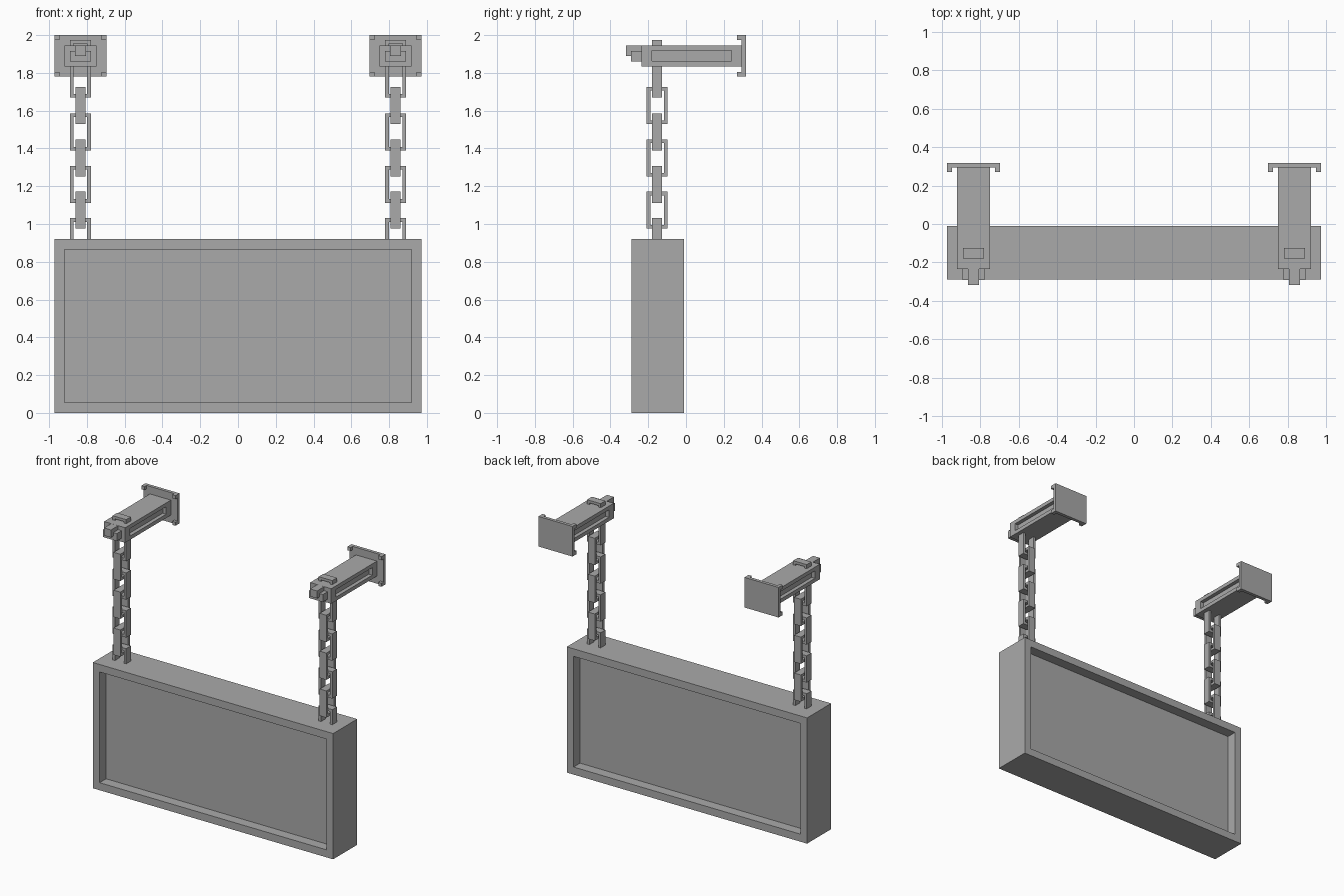
import bpy
import bmesh
from math import copysign
from mathutils import Vector

cube = bpy.data.objects.get("Cube")
if cube:
    bpy.data.objects.remove(cube, do_unlink=True)

GREY = 0.4
metal = bpy.data.materials.new("plain grey")
metal.use_nodes = True
metal.diffuse_color = (GREY, GREY, GREY, 1)
metal.node_tree.nodes["Principled BSDF"].inputs["Base Color"].default_value = (GREY, GREY, GREY, 1)


def box_mesh(size):
    bm = bmesh.new()
    bmesh.ops.create_cube(bm, size=1)
    bmesh.ops.scale(bm, vec=size, verts=bm.verts)
    return bm


def finish(name, bm, centre):
    bmesh.ops.recalc_face_normals(bm, faces=bm.faces)
    mesh = bpy.data.meshes.new(name)
    bm.to_mesh(mesh)
    bm.free()
    mesh.materials.append(metal)
    obj = bpy.data.objects.new(name, mesh)
    obj.location = centre
    bpy.context.collection.objects.link(obj)
    return obj


def box(name, centre, size):
    return finish(name, box_mesh(size), centre)


def side_faces(bm, axis):
    return [f for f in bm.faces if abs(f.normal[axis]) > 0.9]


def recessed_box(name, centre, size, axis, opening, depth):
    """Box with a straight-walled recess in both faces along one axis."""
    bm = box_mesh(size)
    bm.normal_update()
    faces = side_faces(bm, axis)
    bmesh.ops.inset_individual(bm, faces=faces, thickness=0.01)
    for face in faces:
        for v in face.verts:
            for i in range(3):
                if i != axis:
                    v.co[i] = copysign(opening[i] / 2, v.co[i])
    floors = bmesh.ops.extrude_discrete_faces(bm, faces=faces)["faces"]
    for face in floors:
        for v in face.verts:
            v.co[axis] -= copysign(depth, v.co[axis])
    return finish(name, bm, centre)


def chain_link(name, x, y, low, high, axis):
    """Square-cut ring whose hole runs along the given axis."""
    size = Vector((0.11, 0.11, high - low))
    size[axis] = 0.054
    bm = box_mesh(size)
    bm.normal_update()
    faces = side_faces(bm, axis)
    bmesh.ops.inset_individual(bm, faces=faces, thickness=0.027)
    rims = [e for f in faces for e in f.edges]
    bmesh.ops.delete(bm, geom=faces, context="FACES_ONLY")
    bmesh.ops.bridge_loops(bm, edges=rims)
    finish(name, bm, (x, y, (low + high) / 2))


# Sign board, recessed on the front and the back
recessed_box("sign_board", (0, -0.15, 0.46), (1.945, 0.278, 0.92), 1,
             (1.835, 0, 0.81), 0.075)

CHAIN_Y = -0.153
PITCH = 0.277
LINK = 0.196

for side, sign in (("left", 1), ("right", -1)):
    x = sign * 0.834

    # Wall plate with four corner tabs
    box(f"{side}_wall_plate", (x, 0.306, 1.89), (0.276, 0.024, 0.22))
    for i in (-1, 1):
        for j in (-1, 1):
            box(f"{side}_plate_tab", (x + i * 0.125, 0.284, 1.89 + j * 0.097),
                (0.026, 0.026, 0.026))

    # Bracket arm with slotted sides, stepped nose and hook tip
    recessed_box(f"{side}_bracket_arm", (x, 0.03, 1.89), (0.17, 0.53, 0.11), 0,
                 (0, 0.42, 0.055), 0.028)
    box(f"{side}_bracket_nose", (x, -0.26, 1.888), (0.112, 0.06, 0.055))
    box(f"{side}_hook_tip", (x, -0.275, 1.917), (0.056, 0.084, 0.055))

    # Chain: a long hanger link, then links turned alternately
    chain_link(f"{side}_hanger_link", x, CHAIN_Y, 1.67, 1.975, 1)
    for n in range(3):
        top = 1.725 - n * PITCH
        chain_link(f"{side}_side_link", x, CHAIN_Y, top - LINK, top, 0)
        top -= 0.14
        chain_link(f"{side}_front_link", x, CHAIN_Y, top - LINK, top, 1)
